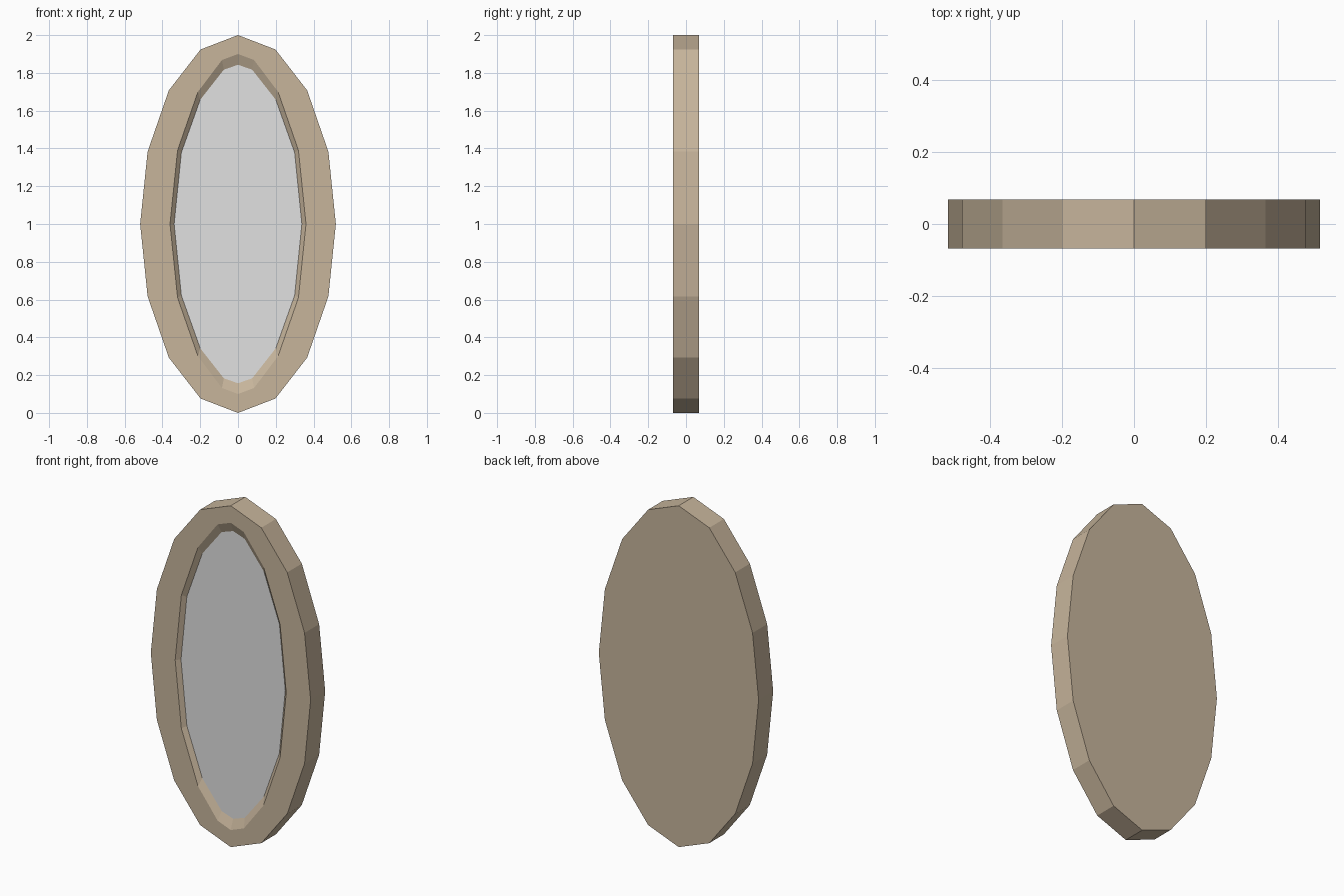
import bpy, bmesh, math

if "Cube" in bpy.data.objects:
    bpy.data.objects.remove(bpy.data.objects["Cube"])


def material(name, rgb):
    m = bpy.data.materials.new(name)
    m.use_nodes = True
    m.diffuse_color = (*rgb, 1)
    m.node_tree.nodes["Principled BSDF"].inputs["Base Color"].default_value = (*rgb, 1)
    return m


def mirrored_ring(quarter):
    """Mirror points running from the top to the side into a full loop."""
    right = quarter + [(x, -z) for x, z in quarter[-2::-1]]
    return right + [(-x, z) for x, z in right[-2:0:-1]]


def build(name, loops, mat, cap_first, cap_last):
    """Bridge a series of (ring, y) loops and optionally cap the ends."""
    bm = bmesh.new()
    rows = [[bm.verts.new((x, y, z + 1)) for x, z in ring] for ring, y in loops]
    for a, b in zip(rows, rows[1:]):
        n = len(a)
        for i in range(n):
            j = (i + 1) % n
            bm.faces.new((a[i], a[j], b[j], b[i]))
    if cap_first:
        bm.faces.new(rows[0])
    if cap_last:
        bm.faces.new(rows[-1])
    bmesh.ops.recalc_face_normals(bm, faces=bm.faces)
    # The front of an open shell must face the viewer
    bm.faces.ensure_lookup_table()
    if len(rows) == 1 and bm.faces[0].normal.y > 0:
        bmesh.ops.reverse_faces(bm, faces=bm.faces)
    me = bpy.data.meshes.new(name)
    bm.to_mesh(me)
    bm.free()
    me.materials.append(mat)
    ob = bpy.data.objects.new(name, me)
    bpy.context.collection.objects.link(ob)
    return ob


wood = material("warm beige frame", (0.57, 0.46, 0.33))
silver = material("silver glass", (0.75, 0.75, 0.75))

# Sixteen-sided oval outline, and the inset lip and glass outlines
outer = mirrored_ring([(0.518 * math.sin(i * math.pi / 8), math.cos(i * math.pi / 8))
                       for i in range(5)])
lip = mirrored_ring([(0, 0.9), (0.085, 0.868), (0.212, 0.7), (0.32, 0.39), (0.36, 0)])
pane = mirrored_ring([(0, 0.843), (0.075, 0.817), (0.2, 0.658), (0.3, 0.378), (0.338, 0)])

front, back, recess = -0.0675, 0.0675, -0.045

# Frame: back plate, rim, front border and sloped inner lip
build("mirror_frame", [(outer, back), (outer, front), (lip, front), (pane, recess)],
      wood, True, False)

# Glass: recessed flat pane
build("mirror_glass", [(pane, recess)], silver, False, True)
